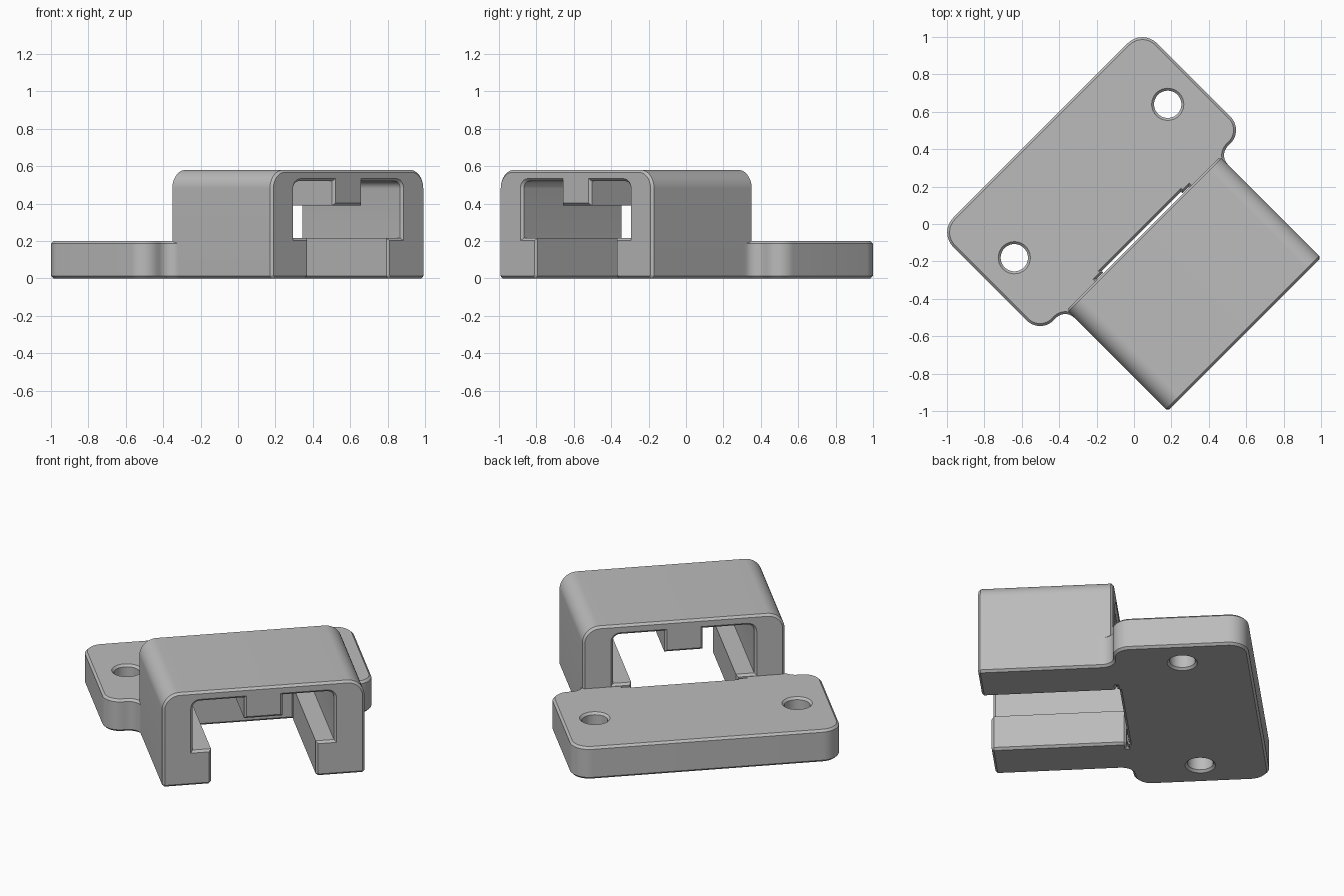
import bpy
import bmesh
import math
from mathutils import Vector

if "Cube" in bpy.data.objects:
    bpy.data.objects.remove(bpy.data.objects["Cube"])

CHAMFER = 0.013
TURN = math.radians(45)

grey = bpy.data.materials.new("plain_grey")
grey.use_nodes = True
grey.diffuse_color = (0.5, 0.5, 0.5, 1)
grey.node_tree.nodes["Principled BSDF"].inputs["Base Color"].default_value = (0.5, 0.5, 0.5, 1)


def rounded(corners):
    """Outline from (x, y, radius, segments) corners; one segment makes a chamfer."""
    out = []
    for i, (x, y, r, n) in enumerate(corners):
        p = Vector((x, y))
        if not r:
            out.append(p)
            continue
        a = (Vector(corners[i - 1][:2]) - p).normalized()
        b = (Vector(corners[(i + 1) % len(corners)][:2]) - p).normalized()
        centre = p + (a + b) * r
        for k in range(n + 1):
            t = k / n * math.pi / 2
            out.append(centre - b * r * math.cos(t) - a * r * math.sin(t))
    return out


def mirrored(half):
    """Close a half outline, listed from the middle outwards and back, across x = 0."""
    return rounded(half + [(-x, y, r, n) for x, y, r, n in reversed(half)])


def circle(x, y, r, n=40):
    return [Vector((x + r * math.cos(2 * math.pi * k / n),
                    y + r * math.sin(2 * math.pi * k / n))) for k in range(n)]


def chamfered_slab(name, outlines, thickness, location, rotation):
    """Fill the outlines, extrude them and chamfer both rims."""
    curve = bpy.data.curves.new(name, "CURVE")
    curve.dimensions = "2D"
    curve.fill_mode = "BOTH"
    curve.extrude = thickness / 2 - CHAMFER
    curve.bevel_depth = CHAMFER
    curve.bevel_resolution = 0
    curve.offset = -CHAMFER
    for pts in outlines:
        spline = curve.splines.new("POLY")
        spline.points.add(len(pts) - 1)
        spline.use_cyclic_u = True
        for sp, p in zip(spline.points, pts):
            sp.co = (p.x, p.y, 0, 1)
    obj = bpy.data.objects.new(name, curve)
    bpy.context.collection.objects.link(obj)
    obj.location, obj.rotation_euler = location, rotation
    bpy.ops.object.select_all(action="DESELECT")
    obj.select_set(True)
    bpy.context.view_layer.objects.active = obj
    bpy.ops.object.convert(target="MESH")
    obj = bpy.context.object
    bm = bmesh.new()
    bm.from_mesh(obj.data)
    bmesh.ops.remove_doubles(bm, verts=bm.verts, dist=0.0002)
    bmesh.ops.recalc_face_normals(bm, faces=bm.faces)
    bm.to_mesh(obj.data)
    bm.free()
    obj.data.materials.clear()
    obj.data.materials.append(grey)
    bpy.ops.object.shade_smooth_by_angle(angle=math.radians(30))
    return obj


# Housing: a channel with two floor rails and a ceiling rib
FRONT, BACK = -0.834, -0.07
housing_half = [
    (0.11, 0.39, 0, 1), (0.11, 0.52, 0, 1),
    (0.405, 0.52, 0.04, 6), (0.405, 0.215, 0, 1),
    (0.30, 0.215, 0, 1), (0.30, 0, 0.013, 1),
    (0.58, 0, 0.013, 1), (0.58, 0.58, 0.1, 12),
]
mid = (FRONT + BACK) / 2
chamfered_slab("housing", [mirrored(housing_half)], BACK - FRONT,
               (-mid * math.sin(TURN), mid * math.cos(TURN), 0),
               (math.pi / 2, 0, TURN))

# Mounting plate: rounded corners, fillets into the housing and two screw holes
plate_half = [
    (0.30, -0.055, 0, 1), (0.30, -0.067, 0, 1), (0.35, -0.067, 0, 1),
    (0.35, -0.16, 0, 1), (0.58, -0.16, 0, 1),
    (0.58, -0.06, 0.07, 10), (0.77, -0.06, 0.1, 12), (0.77, 0.707, 0.11, 12),
]
holes = [circle(side * 0.58, 0.325, 0.073) for side in (-1, 1)]
chamfered_slab("mounting_plate", [mirrored(plate_half)] + holes, 0.2,
               (0, 0, 0.1), (0, 0, TURN))
